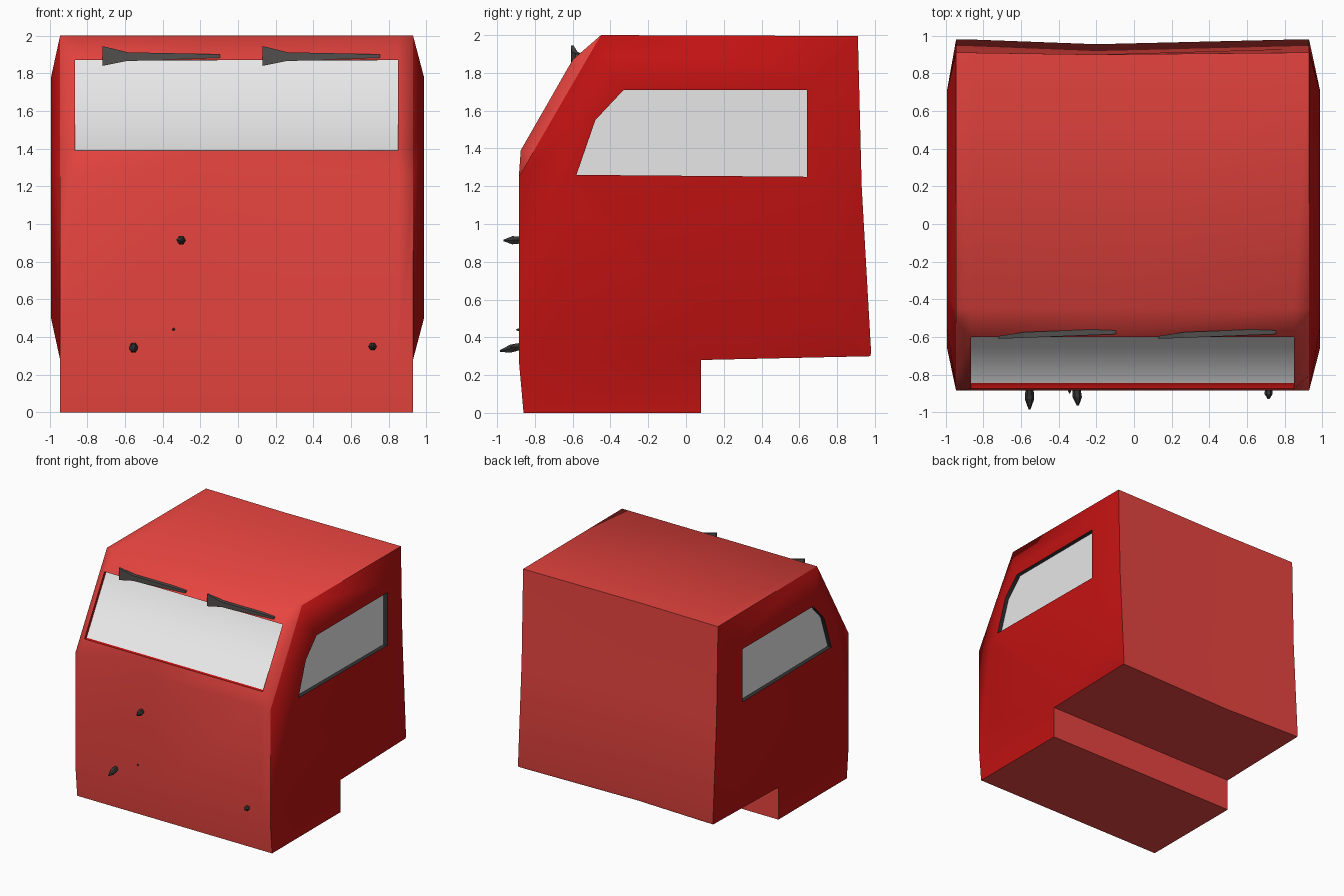
import bpy, bmesh, math
from mathutils import Vector

if "Cube" in bpy.data.objects:
    bpy.data.objects.remove(bpy.data.objects["Cube"])


def material(name, rgb):
    m = bpy.data.materials.new(name)
    m.diffuse_color = (*rgb, 1)
    m.use_nodes = True
    m.node_tree.nodes["Principled BSDF"].inputs["Base Color"].default_value = m.diffuse_color
    return m


RED = material("body red", (0.80, 0.058, 0.05))
DARK_RED = material("side red", (0.53, 0.006, 0.006))
GLASS = material("pale glass", (0.80, 0.80, 0.80))
BLACK = material("black trim", (0.035, 0.035, 0.035))
GREY = material("wiper grey", (0.085, 0.08, 0.075))
MATS = [RED, DARK_RED, GLASS, BLACK]


def finish(bm, name, mats, smooth=None):
    bmesh.ops.remove_doubles(bm, verts=bm.verts, dist=0.0005)
    bmesh.ops.recalc_face_normals(bm, faces=bm.faces)
    mesh = bpy.data.meshes.new(name)
    bm.to_mesh(mesh)
    bm.free()
    for m in mats:
        mesh.materials.append(m)
    ob = bpy.data.objects.new(name, mesh)
    bpy.context.collection.objects.link(ob)
    if smooth:
        bpy.context.view_layer.objects.active = ob
        ob.select_set(True)
        bpy.ops.object.shade_smooth_by_angle(angle=math.radians(smooth))
        ob.select_set(False)
    return ob


def face(bm, pts, mat=0):
    f = bm.faces.new([bm.verts.new(p) for p in pts])
    f.material_index = mat


def recess(bm, ring, offset, lip):
    """Window opening: a lip going inward and a pane at its bottom."""
    inner = [Vector(p) + Vector(offset) for p in ring]
    for i in range(len(ring)):
        j = (i + 1) % len(ring)
        face(bm, [ring[i], ring[j], inner[j], inner[i]], lip)
    face(bm, inner, 2)


# Side profiles (y, z): at the cab's edges and across its middle
EDGE = [(-.86, 0), (-.885, .28), (-.885, 1.25), (-.804, 1.39), (-.526, 1.87), (-.45, 2),
        (.91, 1.995), (.93, 1.2), (.98, .32), (.975, .3), (.08, .28), (.08, 0)]
MID = list(EDGE)
MID[3], MID[4] = (-.875, 1.39), (-.6, 1.87)
DENT = [(y - (.025 if z < 1.5 else .01) if y > .9 else y, z) for y, z in MID]
COLUMNS = [(-.945, EDGE), (-.865, MID), (-.2, DENT), (.85, MID), (.93, EDGE)]

bm = bmesh.new()

# Front, roof, back and underside: loft across x, leaving the windscreen open
for c in range(4):
    (xa, a), (xb, b) = COLUMNS[c], COLUMNS[c + 1]
    for i in range(len(a)):
        if i == 3 and c in (1, 2):
            continue
        j = (i + 1) % len(a)
        face(bm, [(xa, *a[i]), (xb, *b[i]), (xb, *b[j]), (xa, *a[j])])

# Windscreen
recess(bm, [(-.865, *MID[3]), (-.2, *MID[3]), (.85, *MID[3]),
            (.85, *MID[4]), (-.2, *MID[4]), (-.865, *MID[4])], (0, .03, 0), 1)

# Sides: bevelled surround, door and door window
DOOR = [(-.66, .5), (-.66, 1.2), (-.55, 1.57), (-.38, 1.78),
        (.71, 1.78), (.71, 1.2), (.71, .5), (.08, .5)]
PANE = [(-.58, 1.26), (-.48, 1.55), (-.33, 1.71), (.64, 1.71), (.64, 1.25)]
SURROUND = [([1, 2], [1, 0]), ([2, 3], [2, 1]), ([3, 4], [2]), ([4, 5], [3, 2]),
            ([5, 6], [4, 3]), ([6, 7], [5, 4]), ([7, 8], [6, 5]),
            ([8, 9, 10], [7, 6]), ([10, 1], [0, 7]), ([0, 1, 10, 11], [])]
for xo, xd in ((-.945, -.993), (.93, .988)):
    for outer, inner in SURROUND:
        face(bm, [(xo, *EDGE[i]) for i in outer] + [(xd, *DOOR[i]) for i in inner], 1)
    for i in range(4):
        face(bm, [(xd, *p) for p in (DOOR[i + 1], DOOR[i + 2], PANE[i + 1], PANE[i])], 1)
    face(bm, [(xd, *p) for p in (DOOR[0], DOOR[1], PANE[0], PANE[4],
                                 DOOR[5], DOOR[6], DOOR[7])], 1)
    recess(bm, [(xd, *p) for p in PANE], (math.copysign(.035, -xd), 0, 0), 3)
finish(bm, "cab_body", MATS, 65)

# Wipers: flared end, arm and thin tip
WIPER = [(0, 1.84), (.135, 1.867), (.48, 1.868), (.625, 1.87), (.625, 1.9),
         (.48, 1.905), (.135, 1.912), (0, 1.945)]
for name, x0 in (("left_wiper", -.72), ("right_wiper", .13)):
    bm = bmesh.new()
    front = [(x0 + x, -.61 + .04 * x, z) for x, z in WIPER]
    back = [(x, y + (.015 if i in (0, 7) else .03), z) for i, (x, y, z) in enumerate(front)]
    for i in range(7):
        face(bm, [front[i], front[i + 1], back[i + 1], back[i]])
    face(bm, [front[7], front[0], back[0], back[7]])
    for s in (front, back):
        for q in ((0, 1, 6, 7), (1, 2, 5, 6), (2, 3, 4, 5)):
            face(bm, [s[i] for i in q])
    finish(bm, name, [GREY])

# Pointed studs on the front: base centre, tip, radius
STUDS = [((-.305, .915), (-.298, -.965, .913), .025), ((-.555, .352), (-.555, -.985, .328), .025),
         ((-.342, .44), (-.342, -.9, .44), .008), ((.715, .35), (.715, -.93, .348), .022)]
for n, ((x, z), tip, r) in enumerate(STUDS):
    bm = bmesh.new()
    base, tip = Vector((x, -.875, z)), Vector(tip)
    rings = []
    for t, k in ((0, .85), (.5, 1), (1, .2)):
        o = base.lerp(tip, t)
        rings.append([o + Vector((math.cos(a), 0, math.sin(a))) * r * k
                      for a in (math.tau * i / 6 for i in range(6))])
    for a, b in zip(rings, rings[1:]):
        for i in range(6):
            j = (i + 1) % 6
            face(bm, [a[i], a[j], b[j], b[i]])
    face(bm, rings[0])
    face(bm, rings[2])
    finish(bm, f"front_stud_{n + 1}", [BLACK])
